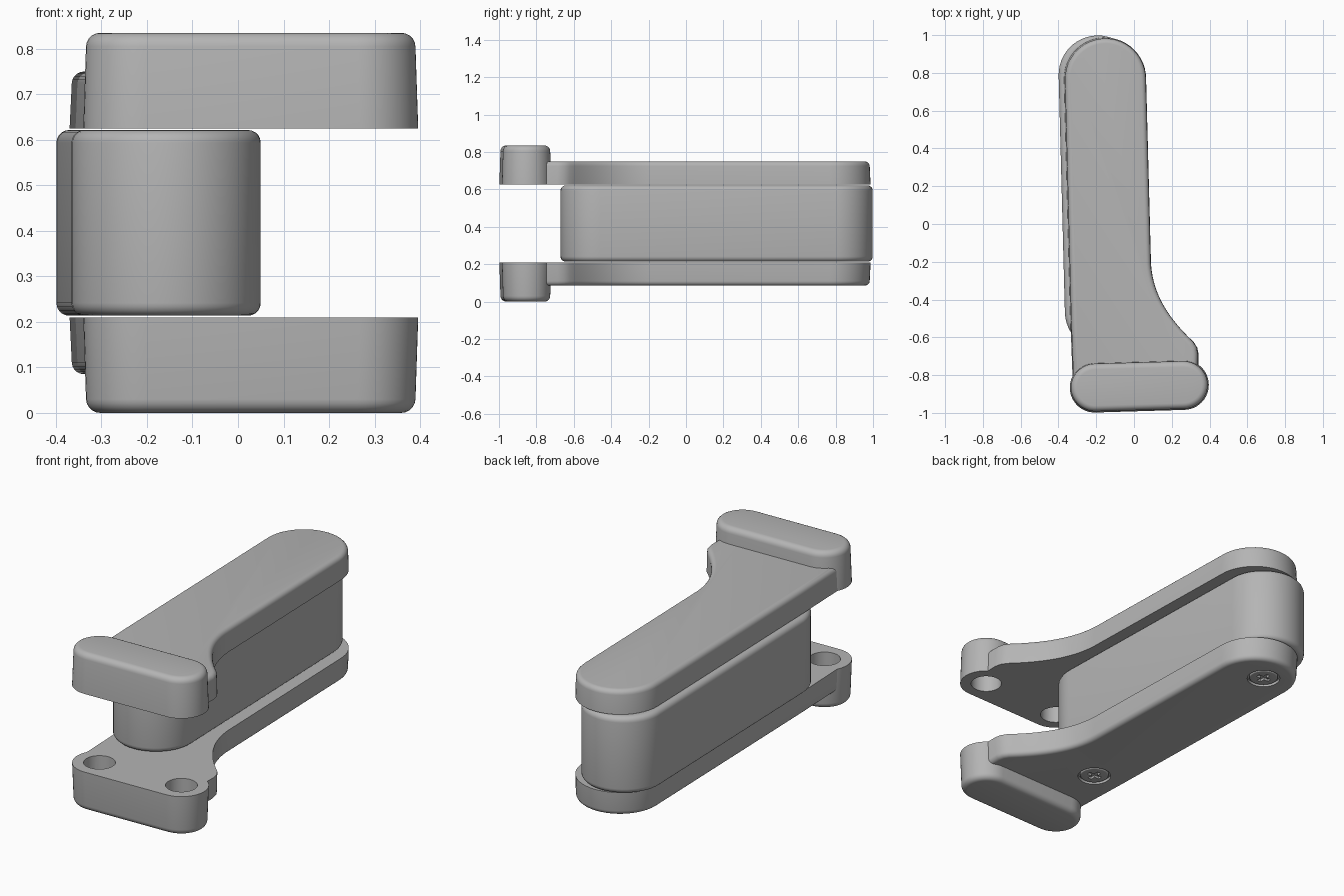
import bpy, bmesh, math
from mathutils import Vector
from mathutils.geometry import interpolate_bezier

cube = bpy.data.objects.get("Cube")
if cube:
    bpy.data.objects.remove(cube, do_unlink=True)

MID = 0.4175          # height of the symmetry plane
INNER = 0.2075        # inner faces of the arms, measured from MID

grey = bpy.data.materials.new("satin grey")
grey.use_nodes = True
COLOUR = (0.46, 0.46, 0.46, 1)
grey.diffuse_color = COLOUR
grey.node_tree.nodes["Principled BSDF"].inputs["Base Color"].default_value = COLOUR


def arc(cx, cy, r, start, end, n=24):
    angles = [math.radians(start + (end - start) * i / n) for i in range(n + 1)]
    return [(cx + r * math.cos(a), cy + r * math.sin(a)) for a in angles]


def stadium(p, q, r):
    """Rounded bar outline around the segment from p to q."""
    heading = math.degrees(math.atan2(q[1] - p[1], q[0] - p[0]))
    return arc(*q, r, heading - 90, heading + 90) + arc(*p, r, heading + 90, heading + 270)


def prism(name, outline, z0, z1, round_start=0, round_end=0, draft=0):
    """Extrude an outline from z0 to z1, narrowing by draft, with rounded rims."""
    bm = bmesh.new()
    base = bm.faces.new([bm.verts.new((x, y, z0)) for x, y in outline])
    out = bmesh.ops.extrude_face_region(bm, geom=[base], use_keep_orig=True)
    top = [v for v in out["geom"] if isinstance(v, bmesh.types.BMVert)]
    mids, scales = [], []
    for k in (0, 1):
        lo, hi = min(p[k] for p in outline), max(p[k] for p in outline)
        mids.append((lo + hi) / 2)
        scales.append(1 - 2 * draft / (hi - lo))
    for v in top:
        for k in (0, 1):
            v.co[k] = mids[k] + (v.co[k] - mids[k]) * scales[k]
        v.co.z = z1
    bmesh.ops.recalc_face_normals(bm, faces=bm.faces)
    for z, width in ((z0, round_start), (z1, round_end)):
        if width:
            rim = [e for e in bm.edges if all(abs(v.co.z - z) < 1e-5 for v in e.verts)]
            bmesh.ops.bevel(bm, geom=rim, offset=width, segments=5, profile=0.5,
                            affect='EDGES', clamp_overlap=True)
    bmesh.ops.recalc_face_normals(bm, faces=bm.faces)
    mesh = bpy.data.meshes.new(name)
    bm.to_mesh(mesh)
    bm.free()
    mesh.materials.append(grey)
    obj = bpy.data.objects.new(name, mesh)
    bpy.context.collection.objects.link(obj)
    return obj


def activate(obj):
    bpy.ops.object.select_all(action='DESELECT')
    obj.select_set(True)
    bpy.context.view_layer.objects.active = obj


def cut(obj, cutters):
    activate(obj)
    for cutter in cutters:
        mod = obj.modifiers.new("cut", 'BOOLEAN')
        mod.operation, mod.solver, mod.object = 'DIFFERENCE', 'EXACT', cutter
        bpy.ops.object.modifier_apply(modifier=mod.name)


def smooth(obj):
    activate(obj)
    bpy.ops.object.shade_smooth_by_angle(angle=math.radians(30))


# Outlines seen from above
flare = interpolate_bezier(Vector((0.29, -0.6)), Vector((0.18, -0.49)),
                           Vector((0.1, -0.37)), Vector((0.09, -0.21)), 16)
arm_outline = ([(-0.325, -0.82), (0.34, -0.82), (0.342, -0.69), (0.335, -0.655), (0.316, -0.625)]
               + [tuple(p)[:2] for p in flare]
               + arc(-0.153, 0.77, 0.217, 0, 180) + [(-0.337, -0.5)])
foot_ends = [(-0.208, -0.866), (0.264, -0.852)]
foot_outline = stadium(*foot_ends, 0.132)
screw_spots = [(-0.178, 0.81), (-0.157, -0.5)]

# Central block between the arms
block = prism("centre_block", stadium((-0.158, -0.463), (-0.191, 0.79), 0.208),
              MID - 0.204, MID + 0.204, 0.028, 0.028)
smooth(block)

# Cutters for the blind holes in the feet and the screw seats
hole_cutters = [prism("hole_cutter", arc(*p, 0.077, 0, 350, 35), MID - INNER - 0.14,
                      MID + INNER + 0.14) for p in foot_ends]
seat_cutters = [prism("seat_cutter", arc(*p, 0.083, 0, 350, 35), 0.05, 0.1)
                for p in screw_spots]

# Upper and lower arms, each with a thicker foot
for label, side in (("upper", 1), ("lower", -1)):
    arm = prism(label + "_arm", arm_outline, MID + side * INNER, MID + side * 0.3325,
                0, 0.025, 0.006)
    foot = prism(label + "_foot", foot_outline, MID + side * INNER, MID + side * MID,
                 0, 0.03, 0.007)
    cut(arm, hole_cutters + (seat_cutters if side < 0 else []))
    cut(foot, hole_cutters)
    smooth(arm)
    smooth(foot)

# Screws in the lower arm, with a cross recess in the head
for i, (x, y) in enumerate(screw_spots):
    screw = prism("screw_%d" % (i + 1), arc(x, y, 0.072, 0, 350, 35), 0.087, 0.11, 0.006)
    slots = []
    for w, h in ((0.038, 0.011), (0.011, 0.038)):
        corners = [(x - w, y - h), (x + w, y - h), (x + w, y + h), (x - w, y + h)]
        slots.append(prism("slot_cutter", corners, 0.07, 0.102))
    cut(screw, slots)
    smooth(screw)
    for s in slots:
        bpy.data.objects.remove(s, do_unlink=True)

for c in hole_cutters + seat_cutters:
    bpy.data.objects.remove(c, do_unlink=True)
